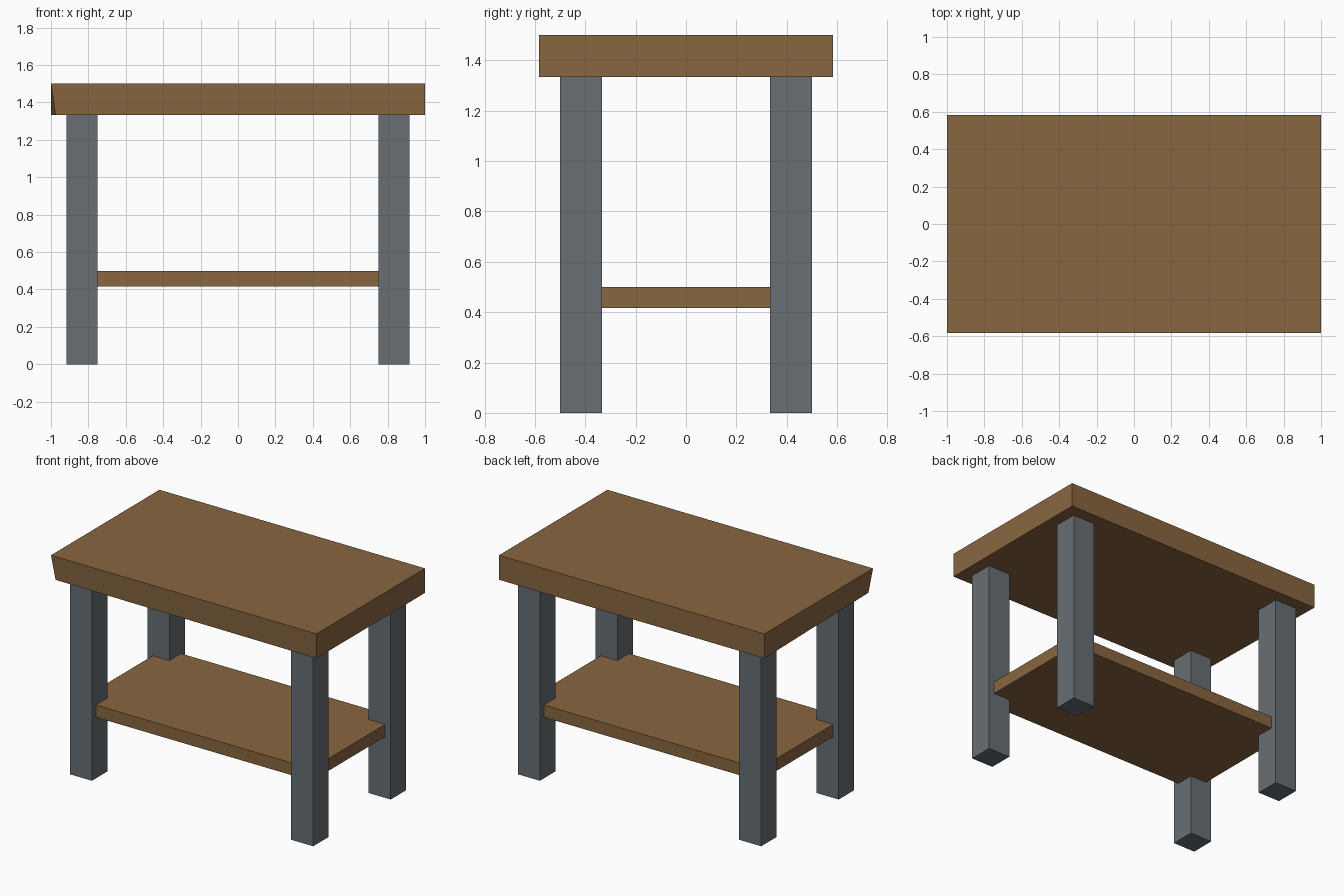
import bpy
import bmesh
from mathutils import Vector

cube = bpy.data.objects.get("Cube")
if cube:
    bpy.data.objects.remove(cube, do_unlink=True)

U = 1 / 12  # building unit


def make_material(name, rgb):
    mat = bpy.data.materials.new(name)
    mat.use_nodes = True
    mat.diffuse_color = (*rgb, 1)
    bsdf = next(n for n in mat.node_tree.nodes if n.type == "BSDF_PRINCIPLED")
    bsdf.inputs["Base Color"].default_value = (*rgb, 1)
    return mat


def make_box(name, centre, size, mat):
    """Box from its centre and full size."""
    bm = bmesh.new()
    bmesh.ops.create_cube(bm, size=1)
    for v in bm.verts:
        v.co = Vector(a * b for a, b in zip(v.co, size))
    mesh = bpy.data.meshes.new(name)
    bm.to_mesh(mesh)
    bm.free()
    mesh.materials.append(mat)
    obj = bpy.data.objects.new(name, mesh)
    obj.location = centre
    bpy.context.collection.objects.link(obj)
    return obj


wood = make_material("brown wood", (0.25, 0.132, 0.052))
steel = make_material("grey steel", (0.135, 0.156, 0.174))

# Thick tabletop, with one lower front corner pulled slightly inwards
top = make_box("tabletop", (0, 0, 17 * U), (24 * U, 14 * U, 2 * U), wood)
for v in top.data.vertices:
    if v.co.x < 0 and v.co.y < 0 and v.co.z < 0:
        v.co += Vector((0.024, 0.015, 0))

# Lower shelf, its corners let into the legs
make_box("shelf", (0, 0, 5.5 * U), (21 * U, 11 * U, U), wood)

# Four square legs
for x_name, sx in (("left", 1), ("right", -1)):
    for y_name, sy in (("front", -1), ("back", 1)):
        make_box(f"{y_name}_{x_name}_leg", (sx * 10 * U, sy * 5 * U, 8 * U),
                 (2 * U, 2 * U, 16 * U), steel)
